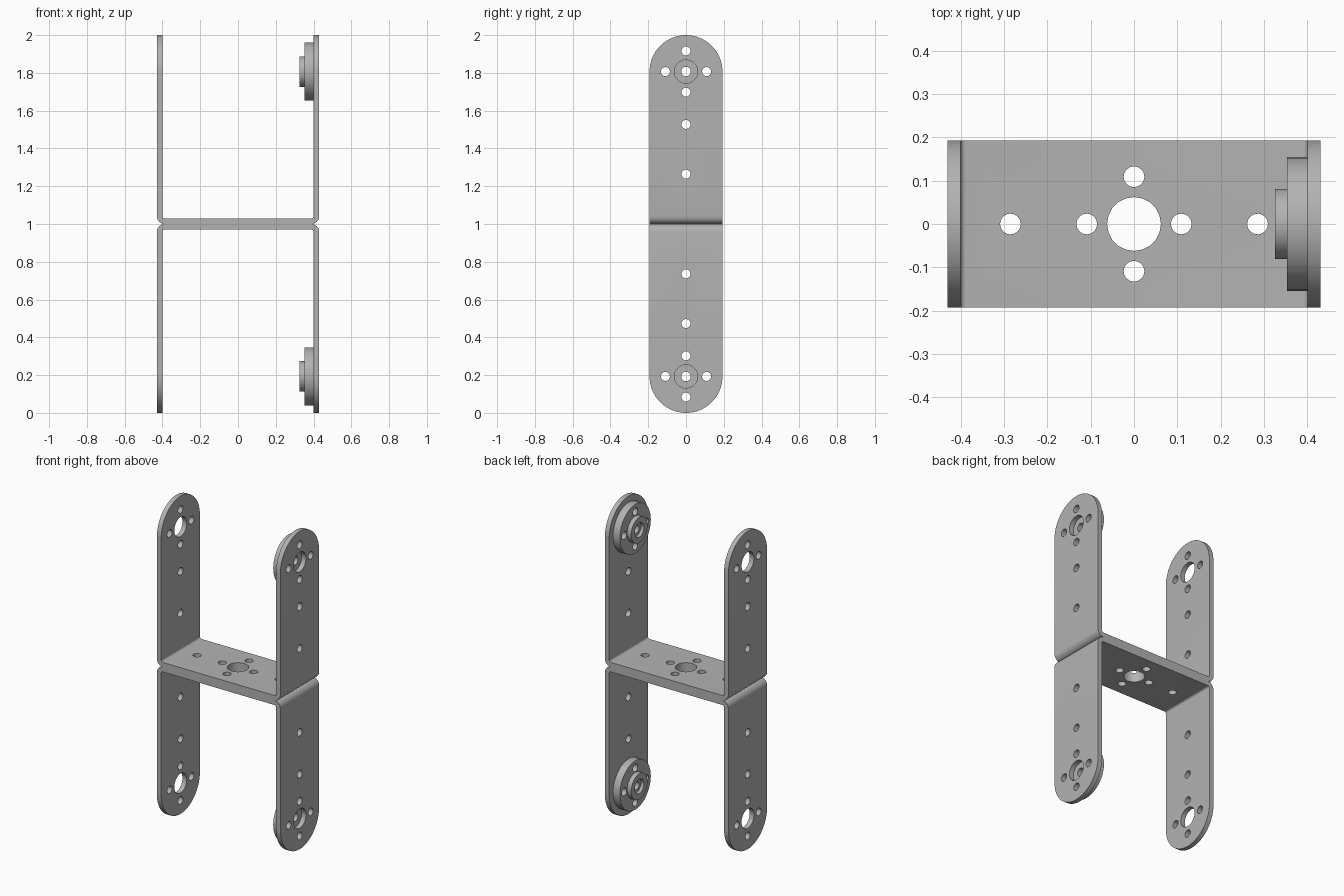
import bpy, bmesh, math

if "Cube" in bpy.data.objects:
    bpy.data.objects.remove(bpy.data.objects["Cube"])

W, HX, T = 0.193, 0.43, 0.03        # half depth, half width, sheet thickness
TIP = 1.0 - W                       # height of the arm pivot above the web seam
BOLT, HOLE, BIG = 0.109, 0.024, 0.062
R_OUT, R_IN = 0.042, 0.012          # bend radii

metal = bpy.data.materials.new("grey_metal")
metal.diffuse_color = (0.45, 0.45, 0.45, 1)
metal.use_nodes = True
metal.node_tree.nodes["Principled BSDF"].inputs["Base Color"].default_value = metal.diffuse_color


def make_object(name, bm):
    bmesh.ops.recalc_face_normals(bm, faces=bm.faces)
    me = bpy.data.meshes.new(name)
    bm.to_mesh(me)
    bm.free()
    ob = bpy.data.objects.new(name, me)
    bpy.context.collection.objects.link(ob)
    me.materials.append(metal)
    return ob


def prism(bm, points, direction):
    face = bm.faces.new([bm.verts.new(p) for p in points])
    geo = bmesh.ops.extrude_face_region(bm, geom=[face])["geom"]
    bmesh.ops.translate(bm, vec=direction,
                        verts=[v for v in geo if isinstance(v, bmesh.types.BMVert)])


def rod(bm, axis, a, b, r, sides, lo, hi):
    """Cylinder along x at (y, z) = (a, b), or along z at (x, y) = (a, b)."""
    ring = []
    for i in range(sides):
        t = math.tau * i / sides
        u, v = a + r * math.cos(t), b + r * math.sin(t)
        ring.append((lo, u, v) if axis == "x" else (u, v, lo))
    prism(bm, ring, (hi - lo, 0, 0) if axis == "x" else (0, 0, hi - lo))


def boolean(ob, cutter, operation):
    mod = ob.modifiers.new("cut", "BOOLEAN")
    mod.operation, mod.solver, mod.object = operation, "EXACT", cutter
    bpy.context.view_layer.objects.active = ob
    bpy.ops.object.modifier_apply(modifier=mod.name)
    bpy.data.objects.remove(cutter)


def arc(cx, cz, r, start, end, n):
    return [(cx + r * math.cos(t), cz + r * math.sin(t))
            for t in (math.radians(start + (end - start) * i / n) for i in range(n + 1))]


def bolt_circle(c):
    return [(BOLT, c), (-BOLT, c), (0, c + BOLT), (0, c - BOLT)]


def finish(ob, s):
    """Place a part in the upper (s=1) or lower (s=-1) half and smooth it."""
    bm = bmesh.new()
    bm.from_mesh(ob.data)
    for v in bm.verts:
        v.co.z = 1 + s * v.co.z
    bmesh.ops.recalc_face_normals(bm, faces=bm.faces)
    bm.to_mesh(ob.data)
    bm.free()
    bpy.ops.object.select_all(action="DESELECT")
    ob.select_set(True)
    bpy.context.view_layer.objects.active = ob
    bpy.ops.object.shade_smooth_by_angle(angle=math.radians(35))


def bracket(name, s):
    # bent sheet: U profile with rounded corners
    right = [(HX, 1.1)] + arc(HX - R_OUT, R_OUT, R_OUT, 0, -90, 6)
    inner = arc(HX - T - R_IN, T + R_IN, R_IN, -90, 0, 5) + [(HX - T, 1.1)]
    outline = right + [(-x, z) for x, z in reversed(right)]
    outline += [(-x, z) for x, z in reversed(inner)] + inner
    bm = bmesh.new()
    prism(bm, [(x, -W, z) for x, z in outline], (0, 2 * W, 0))
    ob = make_object(name, bm)

    # rounded arm ends
    bm = bmesh.new()
    side = [(-W - 0.1, -0.1), (W + 0.1, -0.1), (W + 0.1, 0.5), (W, 0.5)]
    side += arc(0, TIP, W, 0, 180, 32) + [(-W, 0.5), (-W - 0.1, 0.5)]
    prism(bm, [(-0.6, y, z) for y, z in side], (1.2, 0, 0))
    boolean(ob, make_object("arm_outline", bm), "INTERSECT")

    # holes through both arms and through the web
    bm = bmesh.new()
    rod(bm, "x", 0, TIP, BIG, 20, -0.6, 0.6)
    for y, z in bolt_circle(TIP) + [(0, 0.527), (0, 0.264)]:
        rod(bm, "x", y, z, HOLE, 16, -0.6, 0.6)
    rod(bm, "z", 0, 0, BIG, 20, -0.1, 0.1)
    for x, y in bolt_circle(0) + [(0.285, 0), (-0.285, 0)]:
        rod(bm, "z", x, y, HOLE, 16, -0.1, 0.1)
    boolean(ob, make_object("hole_cutter", bm), "DIFFERENCE")
    finish(ob, s)


def horn(name, s):
    # turned disc with a hub, counterbore and centre bore
    profile = [(0.40, 0.025), (0.40, 0.154), (0.353, 0.154), (0.353, 0.081),
               (0.325, 0.081), (0.325, 0.045), (0.345, 0.045), (0.345, 0.025)]
    n = 40
    bm = bmesh.new()
    rings = [[bm.verts.new((x, r * math.cos(math.tau * i / n),
                            TIP + r * math.sin(math.tau * i / n))) for i in range(n)]
             for x, r in profile]
    for k, a in enumerate(rings):
        b = rings[(k + 1) % len(rings)]
        for i in range(n):
            j = (i + 1) % n
            bm.faces.new((a[i], a[j], b[j], b[i]))
    ob = make_object(name, bm)
    bm = bmesh.new()
    for y, z in bolt_circle(TIP):
        rod(bm, "x", y, z, HOLE, 16, 0.3, 0.5)
    boolean(ob, make_object("horn_hole_cutter", bm), "DIFFERENCE")
    finish(ob, s)


for label, sign in (("upper", 1), ("lower", -1)):
    bracket(label + "_bracket", sign)
    horn(label + "_horn", sign)
